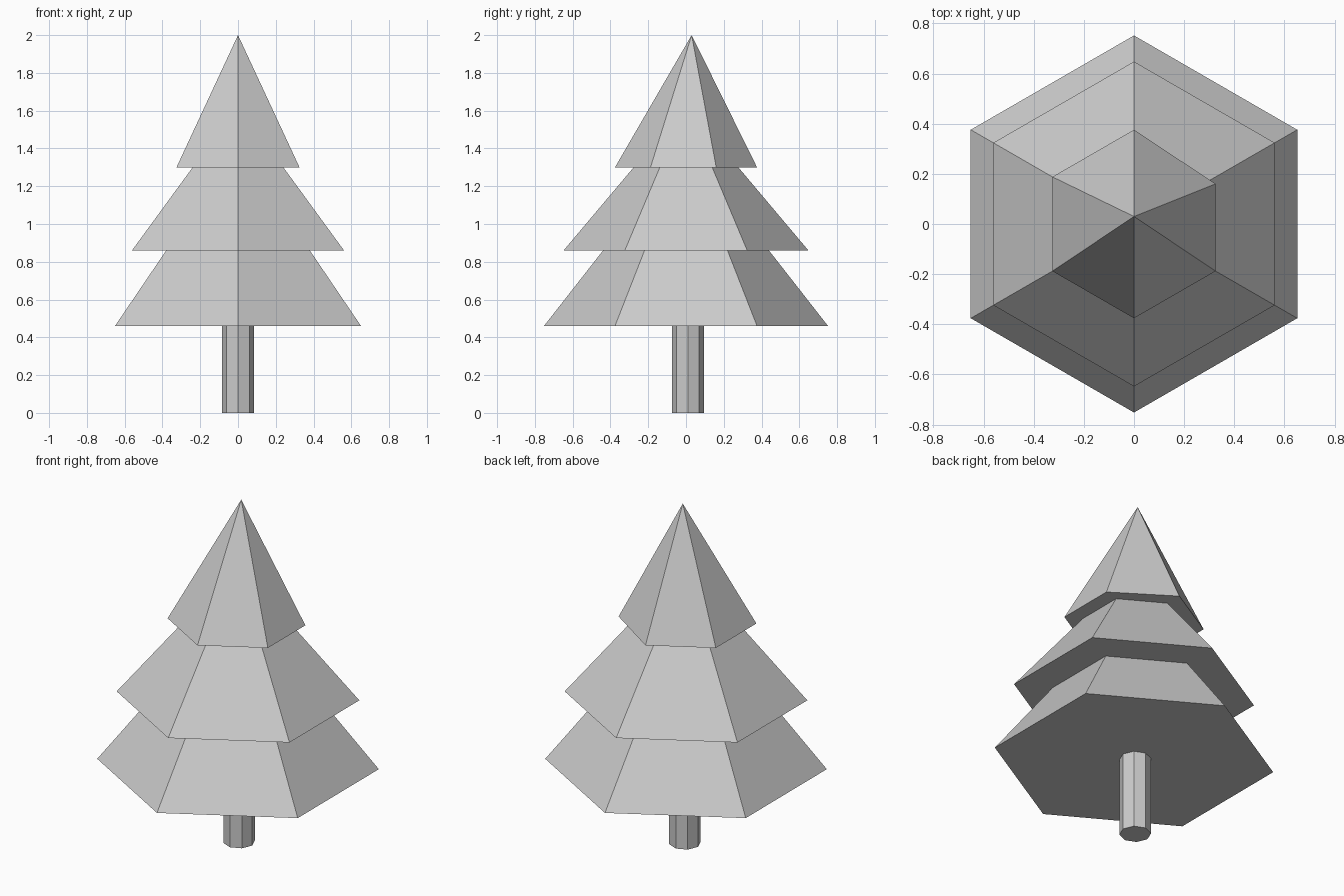
import bpy
import bmesh
from math import sin, cos, tau
from mathutils import Vector

cube = bpy.data.objects.get("Cube")
if cube:
    bpy.data.objects.remove(cube, do_unlink=True)

grey = bpy.data.materials.new("light grey")
grey.use_nodes = True
colour = (0.6, 0.6, 0.6, 1)
grey.diffuse_color = colour
grey.node_tree.nodes["Principled BSDF"].inputs["Base Color"].default_value = colour


def ring(sides, radius, z, y=0.0):
    """Polygon with one corner pointing to the back (+y)."""
    return [Vector((radius * sin(tau * i / sides), y + radius * cos(tau * i / sides), z))
            for i in range(sides)]


def loft(name, bottom, top):
    """Closed flat-shaded solid between a base ring and a top ring or a single tip."""
    bm = bmesh.new()
    low = [bm.verts.new(p) for p in bottom]
    high = [bm.verts.new(p) for p in top]
    n = len(low)
    bm.faces.new(low)
    for i in range(n):
        j = (i + 1) % n
        if len(high) == 1:
            bm.faces.new((low[i], low[j], high[0]))
        else:
            bm.faces.new((low[i], low[j], high[j], high[i]))
    if len(high) > 1:
        bm.faces.new(high)
    bmesh.ops.recalc_face_normals(bm, faces=bm.faces)
    mesh = bpy.data.meshes.new(name)
    bm.to_mesh(mesh)
    bm.free()
    mesh.materials.append(grey)
    obj = bpy.data.objects.new(name, mesh)
    bpy.context.collection.objects.link(obj)


# Trunk, running up into the lowest branches
loft("trunk", ring(8, 0.085, 0, 0.01), ring(8, 0.085, 0.5, 0.01))

# Two skirts of branches, each ending inside the one above
loft("lower_branches", ring(6, 0.752, 0.46), ring(6, 0.4, 0.91))
loft("middle_branches", ring(6, 0.648, 0.86), ring(6, 0.235, 1.35))

# Pointed crown with one corner pushed in and the tip set slightly back
crown = ring(6, 0.376, 1.3)
crown[1].y = 0.16
loft("crown", crown, [Vector((0, 0.03, 2))])
